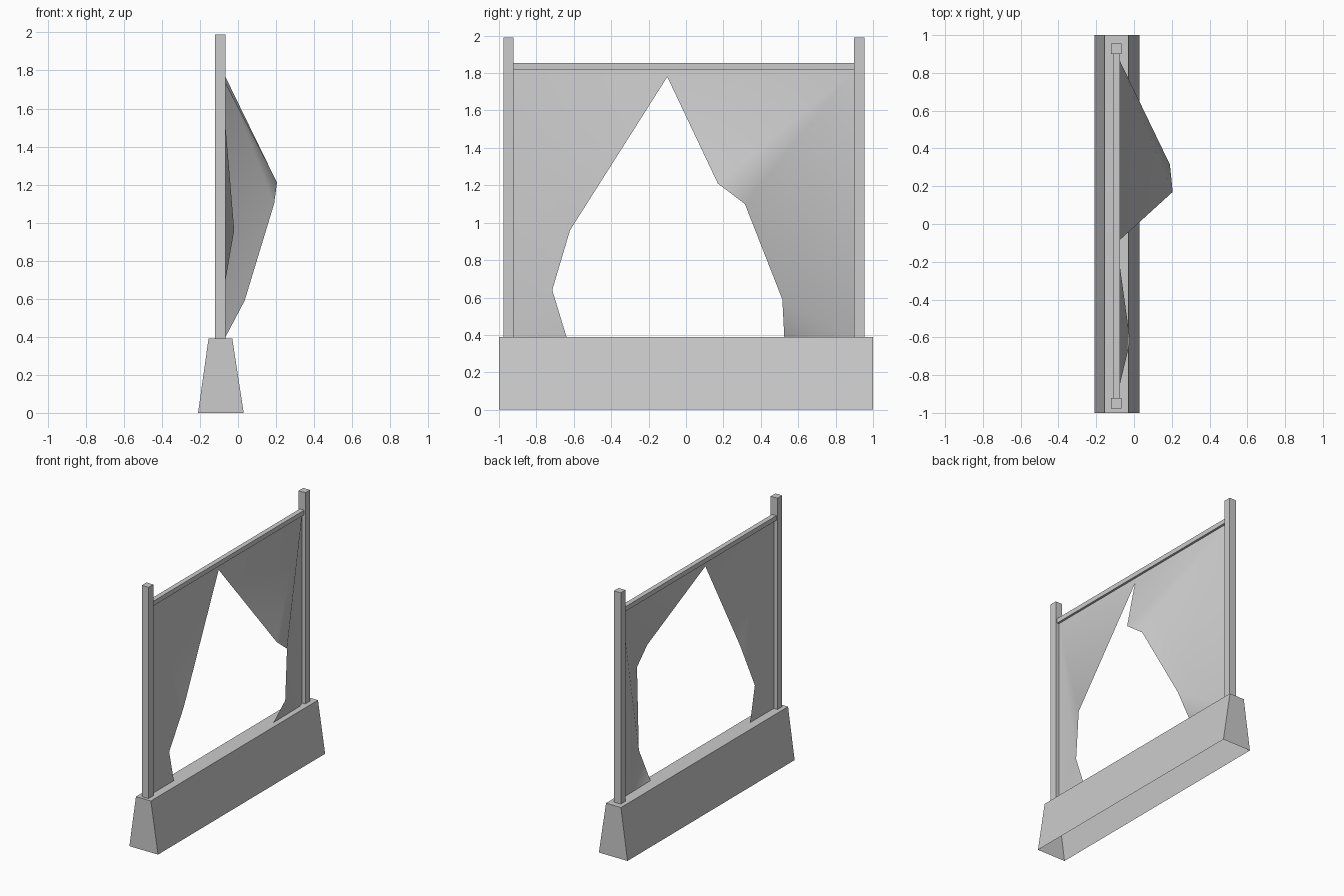
import bpy, bmesh

cube = bpy.data.objects.get("Cube")
if cube:
    bpy.data.objects.remove(cube, do_unlink=True)

grey = bpy.data.materials.new("plain_grey")
grey.use_nodes = True
grey.diffuse_color = (0.6, 0.6, 0.6, 1)
grey.node_tree.nodes["Principled BSDF"].inputs["Base Color"].default_value = grey.diffuse_color


def add_mesh(name, verts, faces):
    mesh = bpy.data.meshes.new(name)
    mesh.from_pydata(verts, [], faces)
    mesh.materials.append(grey)
    obj = bpy.data.objects.new(name, mesh)
    bpy.context.collection.objects.link(obj)
    return obj


def add_box(name, low, high):
    bm = bmesh.new()
    bmesh.ops.create_cube(bm, size=1)
    for v in bm.verts:
        for i in range(3):
            v.co[i] = low[i] if v.co[i] < 0 else high[i]
    obj = add_mesh(name, [], [])
    bm.to_mesh(obj.data)
    bm.free()
    return obj


# Tapered barrier base, open underneath
base = add_box("barrier_base", (-0.21, -1, 0), (0.03, 1, 0.39))
bm = bmesh.new()
bm.from_mesh(base.data)
for v in bm.verts:
    if v.co.z > 0.1:
        v.co.x = -0.155 if v.co.x < -0.1 else -0.03
bottom = [f for f in bm.faces if f.normal.z < -0.9]
bmesh.ops.delete(bm, geom=bottom, context='FACES_ONLY')
bm.to_mesh(base.data)
bm.free()

# Posts and top rail
for name, y in (("front_post", -0.977), ("back_post", 0.899)):
    add_box(name, (-0.122, y, 0.37), (-0.065, y + 0.056, 1.99))
add_box("top_rail", (-0.112, -0.921, 1.82), (-0.075, 0.899, 1.855))

# Torn sheet: corners first, then the ragged edge of each flap
X = -0.092
corners = [(X, -0.921, 1.82), (X, 0.899, 1.82), (X, 0.899, 0.36), (X, -0.921, 0.36)]
apex = [(X, -0.1, 1.78)]
back_edge = [(0.205, 0.17, 1.21), (0.19, 0.315, 1.1), (0.035, 0.515, 0.59), (-0.086, 0.527, 0.36)]
front_edge = [(-0.02, -0.62, 0.96), (-0.076, -0.715, 0.64), (X, -0.63, 0.36)]
faces = [(0, 4, 1),
         (1, 4, 5), (1, 5, 6), (1, 6, 7), (1, 7, 2), (2, 7, 8),
         (0, 9, 4), (0, 10, 9), (0, 3, 10), (3, 11, 10)]
sheet = add_mesh("torn_sheet", corners + apex + back_edge + front_edge, faces)
sheet.data.shade_smooth()
